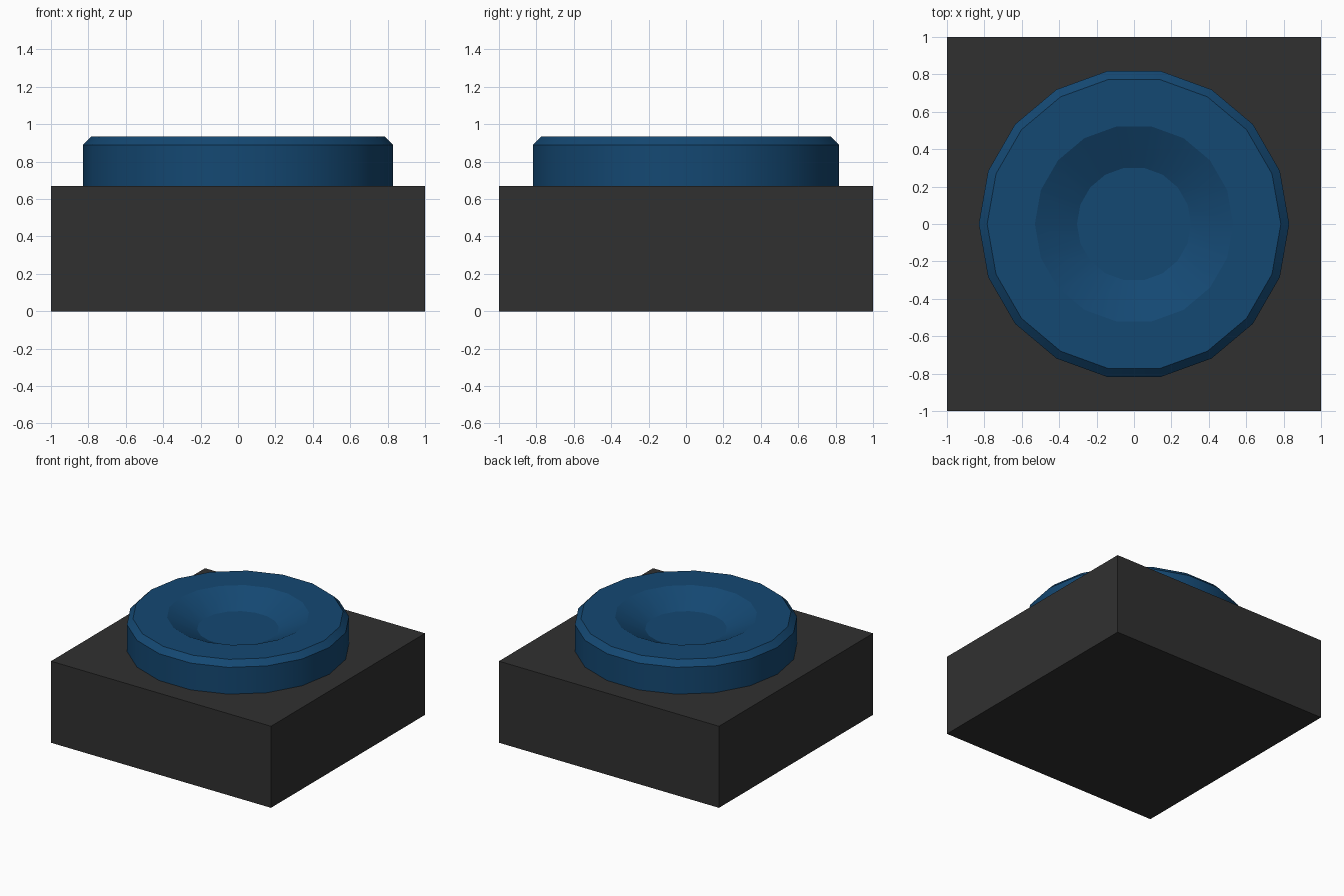
import bpy, bmesh
from math import radians, cos, sin, pi

if "Cube" in bpy.data.objects:
    bpy.data.objects.remove(bpy.data.objects["Cube"])

SIDES = 18


def material(name, color):
    m = bpy.data.materials.new(name)
    m.diffuse_color = color
    m.use_nodes = True
    m.node_tree.nodes["Principled BSDF"].inputs["Base Color"].default_value = m.diffuse_color
    return m


def add_object(name, bm, mat):
    bmesh.ops.recalc_face_normals(bm, faces=bm.faces)
    mesh = bpy.data.meshes.new(name)
    bm.to_mesh(mesh)
    bm.free()
    mesh.materials.append(mat)
    ob = bpy.data.objects.new(name, mesh)
    bpy.context.collection.objects.link(ob)
    return ob


# Square base block
bm = bmesh.new()
bmesh.ops.create_cube(bm, size=1)
for v in bm.verts:
    v.co = (v.co.x * 2, v.co.y * 2, (v.co.z + 0.5) * 0.67)
add_object("base_block", bm, material("dark_grey", (0.03, 0.03, 0.03, 1)))

# Round button: wall, chamfer, flat rim, sloped dish, dish floor
profile = [(0.83, 0.66), (0.83, 0.89), (0.785, 0.935), (0.53, 0.935), (0.305, 0.825)]
bm = bmesh.new()
rings = [[bm.verts.new((r * cos(2 * pi * i / SIDES), r * sin(2 * pi * i / SIDES), z))
          for i in range(SIDES)] for r, z in profile]
for lower, upper in zip(rings, rings[1:]):
    for i in range(SIDES):
        j = (i + 1) % SIDES
        bm.faces.new((lower[i], lower[j], upper[j], upper[i]))
bm.faces.new(rings[-1])
bm.faces.new(rings[0][::-1])
button = add_object("button", bm, material("blue", (0.007, 0.065, 0.17, 1)))

# Smooth around the button, crisp between its rings
bpy.context.view_layer.objects.active = button
button.select_set(True)
bpy.ops.object.shade_smooth_by_angle(angle=radians(22))
